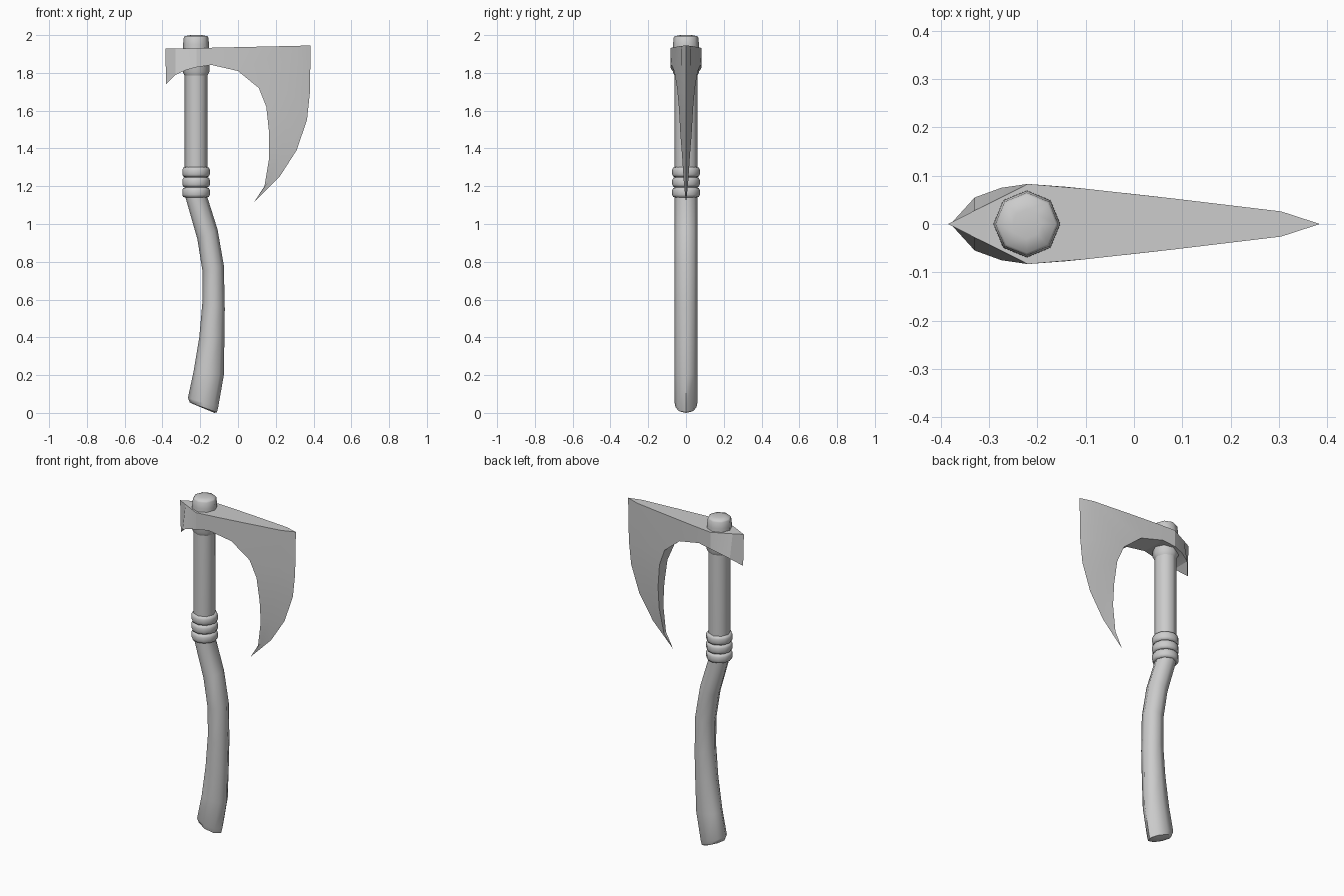
import bpy, bmesh
from math import sin, cos, pi, radians

if "Cube" in bpy.data.objects:
    bpy.data.objects.remove(bpy.data.objects["Cube"])

AXIS = -0.222  # x of the straight upper shaft


def finish(name, bm, angle=None):
    bmesh.ops.remove_doubles(bm, verts=bm.verts, dist=1e-5)
    bmesh.ops.recalc_face_normals(bm, faces=bm.faces)
    mesh = bpy.data.meshes.new(name)
    bm.to_mesh(mesh)
    bm.free()
    obj = bpy.data.objects.new(name, mesh)
    bpy.context.collection.objects.link(obj)
    if angle:
        bpy.context.view_layer.objects.active = obj
        obj.select_set(True)
        bpy.ops.object.shade_smooth_by_angle(angle=radians(angle))
        obj.select_set(False)
    return obj


def loft(name, rings, sides=8, angle=55):
    """Each ring: left x, left z, right x, right z, half depth in y."""
    bm = bmesh.new()
    loops = []
    for lx, lz, rx, rz, d in rings:
        loop = []
        for i in range(sides):
            a = 2 * pi * i / sides
            t = 0.5 + 0.5 * cos(a)
            loop.append(bm.verts.new((lx + (rx - lx) * t, d * sin(a), lz + (rz - lz) * t)))
        loops.append(loop)
    for a, b in zip(loops, loops[1:]):
        for i in range(sides):
            j = (i + 1) % sides
            bm.faces.new((a[i], a[j], b[j], b[i]))
    bm.faces.new(loops[0])
    bm.faces.new(loops[-1])
    return finish(name, bm, angle)


def turned(name, profile, sides=8, angle=55):
    return loft(name, [(AXIS - r, z, AXIS + r, z, r) for r, z in profile], sides, angle)


# curved grip running into the straight shaft
loft("handle", [
    (-0.235, 0.046, -0.125, 0.000, 0.043),
    (-0.255, 0.055, -0.112, 0.003, 0.055),
    (-0.265, 0.08, -0.105, 0.03, 0.061),
    (-0.235, 0.22, -0.075, 0.20, 0.061),
    (-0.205, 0.40, -0.072, 0.40, 0.061),
    (-0.188, 0.59, -0.070, 0.55, 0.061),
    (-0.188, 0.75, -0.075, 0.78, 0.061),
    (-0.215, 0.92, -0.108, 0.97, 0.061),
    (-0.278, 1.14, -0.168, 1.16, 0.061),
    (-0.282, 1.22, -0.162, 1.22, 0.061),
    (-0.282, 1.95, -0.162, 1.95, 0.061)])

# three binding rings
for n in range(3):
    z = 1.167 + 0.054 * n
    turned(f"binding_ring_{n + 1}", [
        (0.060, z - 0.026), (0.068, z - 0.023), (0.073, z - 0.012),
        (0.073, z + 0.012), (0.068, z + 0.023), (0.060, z + 0.026)], 12, 60)

# collar below the head and knob above it
turned("collar", [(0.060, 1.785), (0.070, 1.805), (0.070, 1.87)])
turned("top_knob", [(0.070, 1.90), (0.069, 1.95), (0.065, 1.987), (0.060, 1.994), (0.030, 2.0)])

# axe head: ribs of (lower point, upper point), each x, z, half thickness
ribs = [
    ((-0.380, 1.74, 0), (-0.385, 1.93, 0)),
    ((-0.33, 1.79, 0.055), (-0.33, 1.93, 0.028)),
    ((-0.275, 1.815, 0.075), (-0.275, 1.93, 0.055)),
    ((-0.22, 1.83, 0.083), (-0.22, 1.931, 0.083)),
    ((-0.14, 1.842, 0.077), (-0.10, 1.934, 0.073)),
    ((0.00, 1.81, 0.062), (0.08, 1.938, 0.053)),
    ((0.11, 1.72, 0.047), (0.305, 1.943, 0.026)),
    ((0.15, 1.62, 0.038), (0.29, 1.70, 0.024)),
    ((0.165, 1.48, 0.030), (0.265, 1.55, 0.020)),
    ((0.165, 1.35, 0.020), (0.22, 1.38, 0.014)),
    ((0.14, 1.20, 0.010), (0.16, 1.22, 0.007)),
    ((0.085, 1.115, 0), (0.085, 1.115, 0))]
# sharpened outer edge, paired with the last six ribs
edge = [(0.385, 1.945), (0.38, 1.69), (0.365, 1.55), (0.31, 1.39), (0.22, 1.25), (0.085, 1.115)]

bm = bmesh.new()


def face(*points):
    """Make a face, dropping repeated points."""
    unique = list(dict.fromkeys(points))
    if len(unique) > 2:
        bm.faces.new([bm.verts.new(p) for p in unique])


def at(p, s):
    return (p[0], s * p[2] if p[2] else 0.0, p[1])


first = len(ribs) - len(edge)
for (lo_a, up_a), (lo_b, up_b) in zip(ribs, ribs[1:]):
    for s in (1, -1):
        face(at(lo_a, s), at(lo_b, s), at(up_b, s), at(up_a, s))      # cheeks
    face(at(lo_a, 1), at(lo_b, 1), at(lo_b, -1), at(lo_a, -1))        # underside
for (_, a), (_, b) in zip(ribs[:first], ribs[1:first + 1]):
    face(at(a, 1), at(b, 1), at(b, -1), at(a, -1))                    # top
tips = [(x, 0.0, z) for x, z in edge]
for i in range(len(edge) - 1):
    a, b = ribs[first + i][1], ribs[first + i + 1][1]
    for s in (1, -1):
        face(at(a, s), at(b, s), tips[i + 1], tips[i])                # bevel
corner = ribs[first][1]
face(at(corner, 1), tips[0], at(corner, -1))
finish("axe_head", bm, 12)
